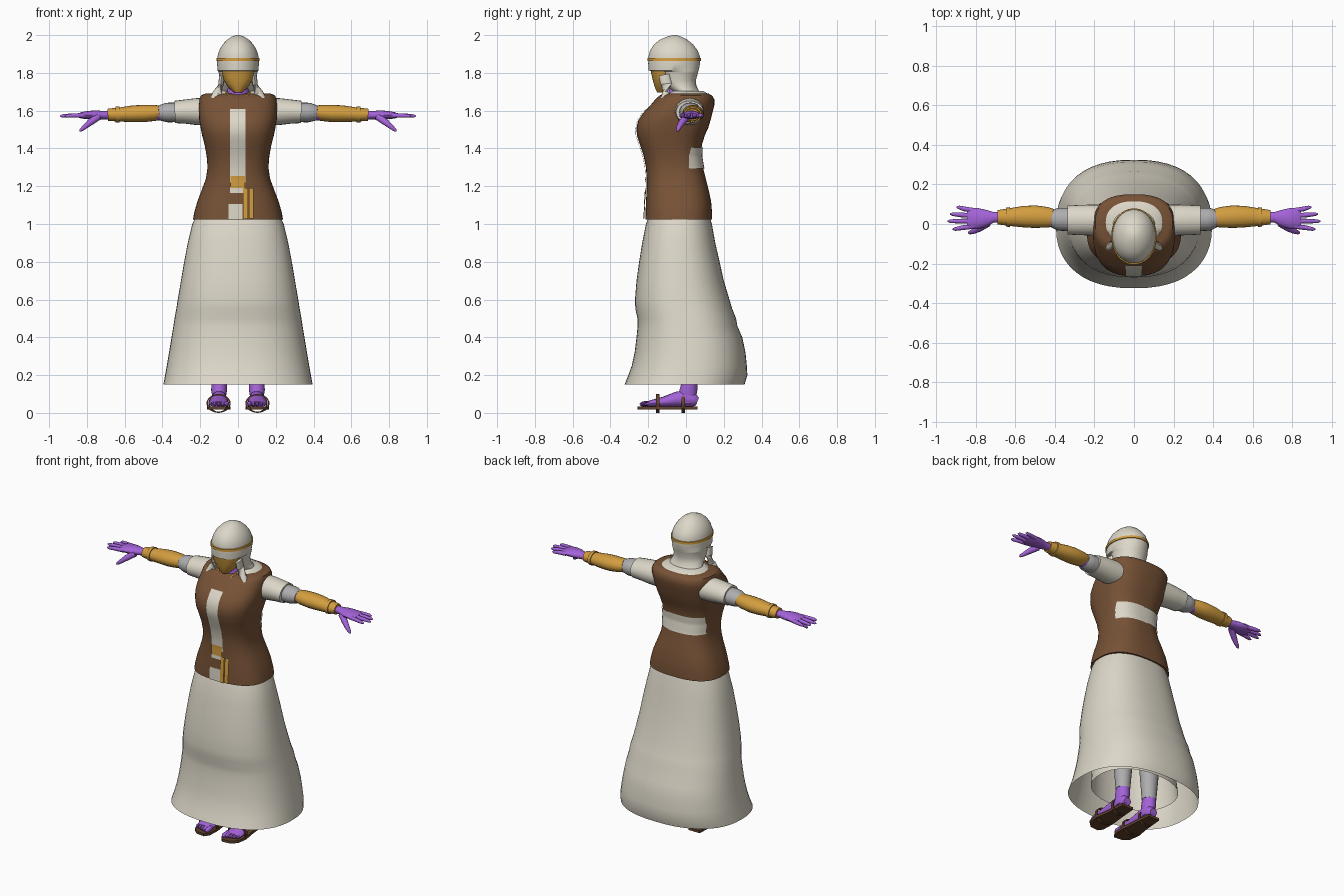
import bpy, math
from mathutils import Vector


def material(name, rgb):
    m = bpy.data.materials.new(name)
    m.diffuse_color = (*rgb, 1)
    return m


CREAM = material("cream cloth", (0.72, 0.68, 0.58))
BROWN = material("brown cloth", (0.185, 0.085, 0.037))
GOLD = material("gold", (0.65, 0.34, 0.05))
PURPLE = material("purple skin", (0.37, 0.125, 0.69))
GRAY = material("gray cloth", (0.42, 0.42, 0.43))
LEATHER = material("dark leather", (0.12, 0.055, 0.025))


def build(name, verts, faces, mat, mirror=False, angle=40):
    me = bpy.data.meshes.new(name)
    me.from_pydata(verts, [], faces)
    me.materials.append(mat)
    me.shade_smooth()
    me.set_sharp_from_angle(angle=math.radians(angle))
    ob = bpy.data.objects.new(name, me)
    bpy.context.collection.objects.link(ob)
    if mirror:
        ob.modifiers.new("mirror", "MIRROR").use_mirror_merge = False
    return ob


def loft(name, rings, mat, caps=True, mirror=False, angle=40):
    n = len(rings[0])
    verts = [v for r in rings for v in r]
    faces = [(i * n + j, i * n + (j + 1) % n, (i + 1) * n + (j + 1) % n, (i + 1) * n + j)
             for i in range(len(rings) - 1) for j in range(n)]
    if caps:
        faces += [tuple(range(n))[::-1], tuple(range(len(verts) - n, len(verts)))]
    return build(name, verts, faces, mat, mirror, angle)


def power(v, n):
    return math.copysign(abs(v) ** (2 / n), v)


def body(name, prof, mat, n=2.3, seg=48, caps=True, cx=0.0, mirror=False):
    """Rounded cross-sections stacked in z: (z, half width, front y, back y)."""
    rings = []
    for z, hx, yf, yb in prof:
        ring = []
        for k in range(seg):
            a = math.tau * k / seg
            ring.append((cx + hx * power(math.cos(a), n),
                         (yf + yb) / 2 + (yb - yf) / 2 * power(math.sin(a), n), z))
        rings.append(ring)
    return loft(name, rings, mat, caps, mirror)


def tube(name, pts, mat, seg=16, mirror=True, caps=True):
    """Elliptical tube through points (x, y, z, side radius, up radius)."""
    P = [Vector(p[:3]) for p in pts]
    rings = []
    for i, p in enumerate(pts):
        t = (P[min(i + 1, len(P) - 1)] - P[max(i - 1, 0)]).normalized()
        up = Vector((0, 0, 1)) if abs(t.z) < 0.9 else Vector((0, 1, 0))
        side = up.cross(t).normalized()
        top = t.cross(side)
        rings.append([P[i] + side * p[3] * math.cos(math.tau * k / seg)
                      + top * p[4] * math.sin(math.tau * k / seg) for k in range(seg)])
    return loft(name, rings, mat, caps, mirror)


def plate(name, prof, n, x0, x1, z0, z1, side, mat, off=0.006, nx=24, nz=14):
    """Thin panel that hugs a stacked body on its front (-1) or back (+1)."""
    verts, faces = [], []
    for i in range(nz + 1):
        z = z0 + (z1 - z0) * i / nz
        for a, b in zip(prof, prof[1:]):
            if a[0] <= z <= b[0]:
                f = (z - a[0]) / (b[0] - a[0])
                hx, yf, yb = (a[k] + (b[k] - a[k]) * f for k in (1, 2, 3))
        hx, d = hx + off, (yb - yf) / 2 + off
        for j in range(nx + 1):
            x = x0 + (x1 - x0) * j / nx
            y = d * max(0, 1 - abs(x / hx) ** n) ** (1 / n)
            verts.append((x, (yf + yb) / 2 + side * y, z))
    w = nx + 1
    for i in range(nz):
        for j in range(nx):
            q = (i * w + j, i * w + j + 1, (i + 1) * w + j + 1, (i + 1) * w + j)
            faces.append(q if side < 0 else q[::-1])
    return build(name, verts, faces, mat)


# Skirt and inner petticoat, both open at the hem
body("skirt", [(0.15, 0.395, -0.325, 0.31), (0.2, 0.386, -0.305, 0.325), (0.25, 0.377, -0.287, 0.322),
               (0.32, 0.365, -0.272, 0.315), (0.4, 0.352, -0.262, 0.298), (0.46, 0.342, -0.256, 0.272),
               (0.5, 0.336, -0.257, 0.265), (0.55, 0.327, -0.268, 0.245), (0.6, 0.319, -0.27, 0.23),
               (0.7, 0.302, -0.262, 0.2), (0.8, 0.285, -0.248, 0.178), (0.9, 0.266, -0.232, 0.155),
               (1.0, 0.242, -0.212, 0.137), (1.06, 0.215, -0.19, 0.12)], CREAM, 2.35, caps=False)
body("petticoat", [(0.2, 0.27, -0.21, 0.22), (0.6, 0.24, -0.2, 0.16), (0.98, 0.2, -0.17, 0.1)],
     CREAM, 2.2, caps=False)

# Fitted bodice
TORSO = [(1.025, 0.238, -0.215, 0.138), (1.06, 0.232, -0.214, 0.138), (1.12, 0.215, -0.212, 0.133),
         (1.18, 0.192, -0.208, 0.12), (1.24, 0.17, -0.208, 0.105), (1.3, 0.161, -0.212, 0.09),
         (1.36, 0.166, -0.224, 0.08), (1.42, 0.177, -0.244, 0.084), (1.47, 0.19, -0.26, 0.1),
         (1.51, 0.198, -0.262, 0.118), (1.55, 0.205, -0.252, 0.13), (1.59, 0.208, -0.225, 0.14),
         (1.63, 0.207, -0.187, 0.15), (1.66, 0.204, -0.162, 0.15), (1.68, 0.196, -0.14, 0.138),
         (1.69, 0.175, -0.115, 0.12)]
body("bodice", TORSO, BROWN, 2.6, 64)

# Panels, buckle and hanging tassels
plate("front_panel", TORSO, 2.6, -0.042, 0.04, 1.22, 1.61, -1, CREAM)
plate("back_panel", TORSO, 2.6, -0.157, 0.157, 1.295, 1.405, 1, CREAM)
plate("front_notch", TORSO, 2.6, -0.05, 0.025, 1.026, 1.105, -1, CREAM)
plate("strap_gap", TORSO, 2.6, -0.042, 0.03, 1.165, 1.195, -1, CREAM, 0.004)
plate("buckle", TORSO, 2.6, -0.04, 0.036, 1.19, 1.255, -1, GOLD, 0.009)
for k, (x, z) in enumerate(((0.027, 1.015), (0.057, 1.03))):
    plate("tassel_%d" % k, TORSO, 2.6, x, x + 0.026, max(z, 1.026), 1.19, -1, GOLD, 0.01)

# Hood with mantle, head band, mask and neck
body("mantle", [(1.655, 0.155, -0.12, 0.125), (1.69, 0.143, -0.1, 0.115), (1.705, 0.115, -0.07, 0.09)], CREAM)
body("hood", [(1.68, 0.118, -0.05, 0.085), (1.7, 0.108, -0.07, 0.072), (1.73, 0.097, -0.115, 0.055),
              (1.76, 0.096, -0.145, 0.052), (1.8, 0.102, -0.15, 0.063), (1.808, 0.104, -0.155, 0.065),
              (1.812, 0.108, -0.198, 0.066), (1.85, 0.111, -0.2, 0.075), (1.89, 0.108, -0.198, 0.073),
              (1.92, 0.099, -0.19, 0.061), (1.95, 0.082, -0.17, 0.038), (1.975, 0.058, -0.14, 0.008),
              (1.992, 0.033, -0.1, -0.025), (2.0, 0.008, -0.07, -0.05)], CREAM, 2.05)
body("head_band", [(1.862, 0.109, -0.199, 0.074), (1.863, 0.115, -0.205, 0.079),
                   (1.878, 0.114, -0.205, 0.079), (1.879, 0.107, -0.198, 0.072)], GOLD, 2.05)
body("mask", [(1.695, 0.02, -0.152, -0.07), (1.715, 0.043, -0.162, -0.06), (1.74, 0.062, -0.17, -0.06),
              (1.77, 0.078, -0.178, -0.06), (1.811, 0.086, -0.187, -0.06)], GOLD, 2.2, 32)
body("neck", [(1.64, 0.075, -0.135, 0.02), (1.68, 0.062, -0.125, 0.0), (1.76, 0.05, -0.12, 0.0)], PURPLE, 2, 24)
for s in (-1, 1):
    tube("neck_cord", [(s * 0.062, -0.1, 1.7, 0.006, 0.006), (s * 0.048, -0.135, 1.675, 0.007, 0.007),
                       (s * 0.02, -0.15, 1.66, 0.006, 0.006)], GOLD, 8, mirror=False)

# Hood drapes falling onto the shoulders
tube("hood_drape", [(0.086, -0.115, 1.79, 0.014, 0.03), (0.09, -0.105, 1.74, 0.014, 0.03),
                    (0.108, -0.105, 1.69, 0.02, 0.028), (0.133, -0.115, 1.655, 0.022, 0.018)], CREAM, 12)

# Arms: sleeve, lining, elbow, bracer and cuff
tube("sleeve", [(0.16, 0.02, 1.595, 0.078, 0.072), (0.22, 0.02, 1.595, 0.078, 0.071),
                (0.28, 0.02, 1.595, 0.076, 0.064), (0.335, 0.02, 1.593, 0.073, 0.059)], CREAM, 24)
tube("sleeve_lining", [(0.3, 0.022, 1.592, 0.06, 0.052), (0.37, 0.024, 1.59, 0.058, 0.052),
                       (0.385, 0.025, 1.59, 0.057, 0.05), (0.415, 0.026, 1.588, 0.045, 0.04)], GRAY, 20)
tube("elbow", [(0.37, 0.026, 1.588, 0.042, 0.04), (0.44, 0.032, 1.588, 0.044, 0.04)], PURPLE)
tube("bracer", [(0.412, 0.03, 1.592, 0.046, 0.036), (0.44, 0.034, 1.588, 0.052, 0.042),
                (0.5, 0.037, 1.585, 0.057, 0.046), (0.56, 0.037, 1.583, 0.054, 0.044),
                (0.62, 0.035, 1.58, 0.046, 0.038), (0.69, 0.034, 1.578, 0.036, 0.032)], GOLD, 20)
tube("cuff", [(0.628, 0.035, 1.58, 0.05, 0.043), (0.648, 0.035, 1.58, 0.048, 0.042)], GOLD, 20)

# Hands
tube("palm", [(0.66, 0.034, 1.577, 0.028, 0.024), (0.71, 0.034, 1.576, 0.027, 0.022),
              (0.75, 0.03, 1.577, 0.043, 0.024), (0.79, 0.028, 1.577, 0.053, 0.022),
              (0.83, 0.028, 1.575, 0.053, 0.017), (0.845, 0.028, 1.574, 0.045, 0.011)], PURPLE)
for k, (y0, y1, end) in enumerate(((0.069, 0.084, 0.898), (0.042, 0.05, 0.93),
                                   (0.015, 0.014, 0.942), (-0.012, -0.026, 0.918))):
    m = (0.82 + end) / 2
    tube("finger_%d" % k, [(0.81, y0, 1.575, 0.012, 0.013), (m, (y0 + y1) / 2, 1.574, 0.012, 0.012),
                           (end - 0.012, y1, 1.572, 0.009, 0.009), (end, y1, 1.571, 0.003, 0.003)], PURPLE, 10)
tube("thumb", [(0.74, 0.005, 1.568, 0.02, 0.02), (0.78, -0.02, 1.54, 0.018, 0.018),
               (0.81, -0.036, 1.515, 0.014, 0.013), (0.832, -0.044, 1.497, 0.009, 0.009),
               (0.838, -0.046, 1.491, 0.003, 0.003)], PURPLE, 12)

# Legs and feet
body("leg", [(0.16, 0.043, -0.025, 0.06), (0.4, 0.062, -0.04, 0.08), (0.95, 0.085, -0.1, 0.07)],
     GRAY, 2, 20, cx=0.1, mirror=True)
body("ankle", [(0.05, 0.036, -0.04, 0.058), (0.09, 0.037, -0.04, 0.055), (0.12, 0.042, -0.035, 0.06),
               (0.17, 0.04, -0.02, 0.06)], PURPLE, 2, 20, cx=0.1, mirror=True)
tube("foot", [(0.1, 0.06, 0.06, 0.025, 0.022), (0.1, 0.04, 0.068, 0.038, 0.037), (0.1, 0.0, 0.076, 0.04, 0.045),
              (0.1, -0.05, 0.072, 0.041, 0.04), (0.102, -0.12, 0.058, 0.05, 0.027),
              (0.103, -0.18, 0.05, 0.054, 0.019), (0.103, -0.205, 0.046, 0.05, 0.014)], PURPLE)
for k in range(5):
    x, r = 0.06 + 0.021 * k, 0.014 - 0.0012 * k
    y = -0.245 + 0.006 * k
    tube("toe_%d" % k, [(x, -0.185, 0.05, r, r), (x, y + 0.015, 0.047, r, r),
                        (x, y, 0.044, r * 0.4, r * 0.4)], PURPLE, 8)


# Sandals: outline sole, heel and straps around the foot
def slab(name, outline, z0, z1):
    loft(name, [[(x, y, z) for x, y in outline] for z in (z0, z1)], LEATHER, mirror=True)


slab("sandal_sole", [(0.06, 0.062), (0.05, -0.06), (0.04, -0.15), (0.043, -0.23), (0.065, -0.258),
                     (0.12, -0.252), (0.155, -0.22), (0.165, -0.15), (0.15, -0.06), (0.14, 0.062)][::1], 0.018, 0.034)
for nm, y, rx, top in (("toe_strap", -0.15, 0.064, 0.1), ("heel_strap", -0.015, 0.054, 0.1)):
    rings = []
    for dy, g in ((-0.009, 0), (-0.009, 0.007), (0.009, 0.007), (0.009, 0), (-0.009, 0)):
        rings.append([(0.103 + (rx - 0.007 + g) * math.cos(math.tau * k / 24), y + dy,
                       top / 2 + (top / 2 - 0.007 + g) * math.sin(math.tau * k / 24)) for k in range(24)])
    loft(nm, rings, LEATHER, caps=False, mirror=True)
